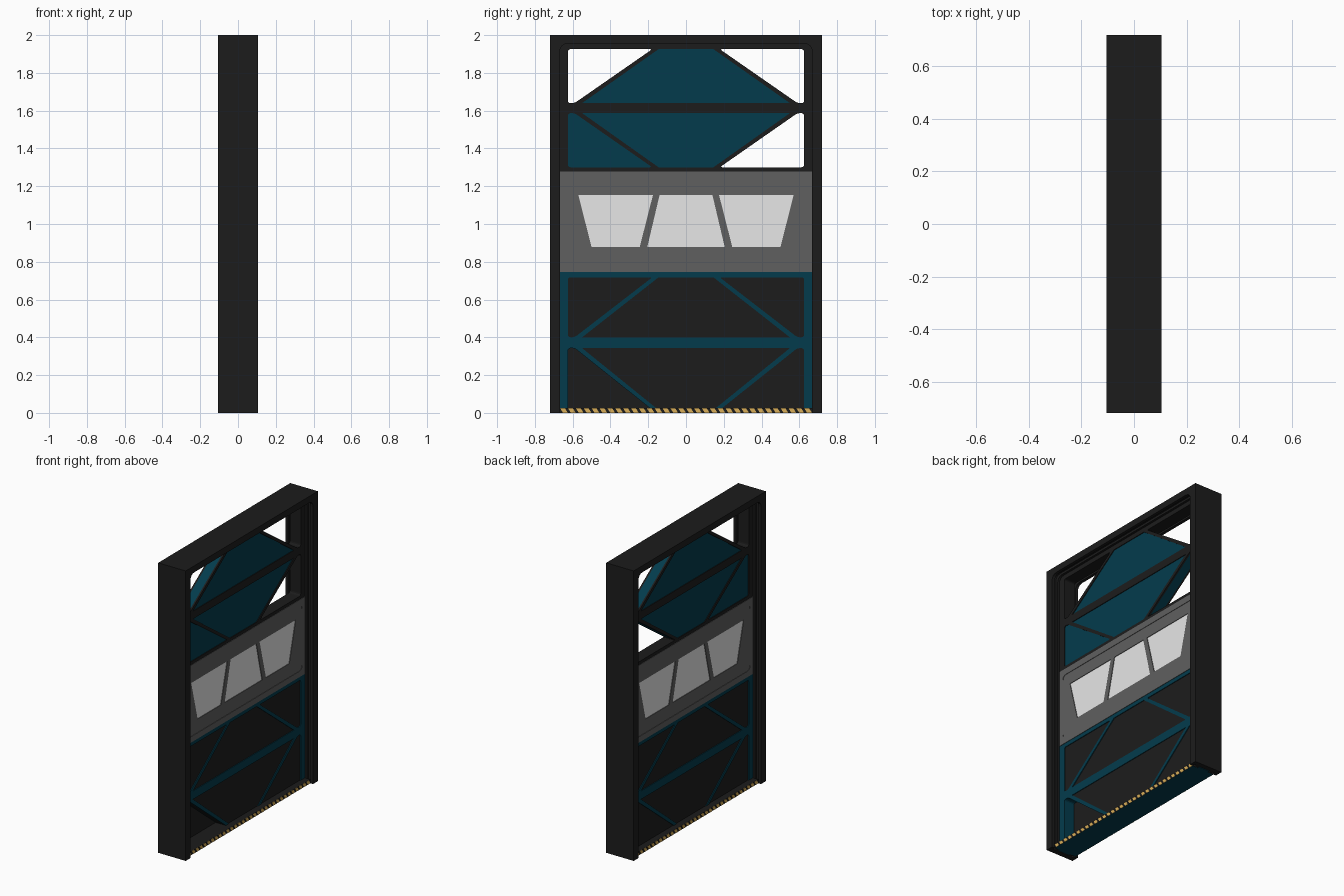
import bpy, bmesh
from mathutils import Vector, Matrix

if "Cube" in bpy.data.objects:
    bpy.data.objects.remove(bpy.data.objects["Cube"])


def material(name, rgb):
    m = bpy.data.materials.new(name)
    m.diffuse_color = (*rgb, 1)
    m.use_nodes = True
    m.node_tree.nodes["Principled BSDF"].inputs["Base Color"].default_value = m.diffuse_color
    return m


BLACK = material("charcoal", (0.0115, 0.0115, 0.0115))
TEAL = material("dark_teal", (0.001, 0.044, 0.073))
GREY = material("mid_grey", (0.115, 0.115, 0.115))
PALE = material("pale_grey", (0.80, 0.80, 0.80))
YELLOW = material("hazard_yellow", (0.70, 0.43, 0.10))

# local (u, v, w) of a flat outline becomes world (y, z, x)
TURN = Matrix(((0, 0, 1, 0), (1, 0, 0, 0), (0, 1, 0, 0), (0, 0, 0, 1)))


def rounded(pts, r, n=4):
    """Round every corner of an outline."""
    out = []
    for i, p in enumerate(pts):
        p = Vector(p)
        a, b = Vector(pts[i - 1]) - p, Vector(pts[(i + 1) % len(pts)]) - p
        s = p + a.normalized() * min(r, a.length * 0.45)
        e = p + b.normalized() * min(r, b.length * 0.45)
        for k in range(n + 1):
            t = k / n
            out.append(tuple(s * (1 - t) ** 2 + p * 2 * t * (1 - t) + e * t * t))
    return out


def rect(y, z0, z1):
    return [(-y, z0), (y, z0), (y, z1), (-y, z1)]


def plate(name, loops, x0, x1, *mats, one_sided=False):
    """Extrude outlines in the y-z plane (later loops are holes) from x0 to x1."""
    cu = bpy.data.curves.new(name + "_outline", 'CURVE')
    cu.dimensions, cu.fill_mode, cu.extrude = '2D', 'BOTH', (x1 - x0) / 2
    for lp in loops:
        sp = cu.splines.new('POLY')
        sp.points.add(len(lp) - 1)
        for q, (y, z) in zip(sp.points, lp):
            q.co = (y, z, 0, 1)
        sp.use_cyclic_u = True
    tmp = bpy.data.objects.new(name + "_outline", cu)
    bpy.context.collection.objects.link(tmp)
    dg = bpy.context.evaluated_depsgraph_get()
    me = bpy.data.meshes.new_from_object(tmp.evaluated_get(dg))
    bpy.data.objects.remove(tmp)
    bpy.data.curves.remove(cu)
    me.transform(Matrix.Translation(((x0 + x1) / 2, 0, 0)) @ TURN)
    bm = bmesh.new()
    bm.from_mesh(me)
    bmesh.ops.remove_doubles(bm, verts=bm.verts, dist=1e-5)
    bmesh.ops.recalc_face_normals(bm, faces=bm.faces)
    if one_sided:
        bmesh.ops.delete(bm, geom=[f for f in bm.faces if f.normal.x < 0.5], context='FACES')
    for f in bm.faces:
        f.smooth = False
        f.material_index = 0
    bm.to_mesh(me)
    bm.free()
    me.name = name
    me.materials.clear()
    for m in mats:
        me.materials.append(m)
    ob = bpy.data.objects.new(name, me)
    bpy.context.collection.objects.link(ob)
    return ob


# Door frame: arch layers with a stepped inner groove
def arch(name, y, top, r, x0, x1):
    inner = rounded([(y, -0.2), (y, top), (-y, top), (-y, -0.2)], r)
    inner = [(a, b) for a, b in inner if b > 0]
    loop = [(-0.72, 0), (-0.72, 2), (0.72, 2), (0.72, 0), (y, 0)] + inner + [(-y, 0)]
    plate(name, [loop], x0, x1, BLACK)


arch("frame_core", 0.685, 1.97, 0.03, -0.045, 0.045)
for s, side in ((1, "right"), (-1, "left")):
    for part, y, top, a, b in (("inner_lip", 0.668, 1.955, 0.045, 0.06),
                               ("groove", 0.685, 1.97, 0.06, 0.085),
                               ("outer_lip", 0.668, 1.955, 0.085, 0.105)):
        arch(f"frame_{part}_{side}", y, top, 0.045, min(a * s, b * s), max(a * s, b * s))


# Braced door sections: trim with cut openings, filled by slightly recessed panels
def section(name, z0, z1, rows, trim, fill, state):
    loops = [rect(0.68, z0, z1)]
    for row, (zm, ze) in rows.items():
        openings = {"centre": [(-0.55, zm), (0.55, zm), (0.145, ze), (-0.145, ze)]}
        for s, side in ((-1, "near"), (1, "far")):
            openings[side] = [(s * 0.625, ze), (s * 0.625, zm), (s * 0.59, zm), (s * 0.178, ze)]
        for key, pts in openings.items():
            lp = pts if key == "centre" else rounded(pts, 0.015, 3)
            loops.append(lp)
            kind = state(row, key)
            if kind == "full":
                plate(f"{name}_{row}_{key}_panel", [lp], -0.037, 0.037, fill)
            elif kind == "back":
                plate(f"{name}_{row}_{key}_panel", [lp], -0.038, -0.036, fill, one_sided=True)
    # trim skins on both faces, and a core whose sloping cut edges show the panel colour
    plate(name + "_trim_right", loops, 0.03, 0.042, trim)
    plate(name + "_trim_left", loops, -0.042, -0.03, trim)
    core = plate(name + "_core", loops, -0.03, 0.03, trim, fill)
    for p in core.data.polygons:
        if p.area > 0.008 and min(abs(p.normal.y), abs(p.normal.z)) > 0.4:
            p.material_index = 1


section("upper_door", 1.275, 1.965, {"top": (1.64, 1.926), "bottom": (1.587, 1.30)},
        BLACK, TEAL,
        lambda r, k: "full" if k == "centre" or (r, k) == ("bottom", "near") else None)
section("lower_door", 0.0, 0.745, {"top": (0.40, 0.718), "bottom": (0.343, 0.015)},
        TEAL, BLACK,
        lambda r, k: "back" if (r, k) == ("bottom", "near") else "full")

# Middle band with raised border and three tapered windows
border = rounded(rect(0.635, 0.785, 1.235), 0.03)
windows = [[(-0.57, 1.153), (-0.175, 1.153), (-0.245, 0.878), (-0.5, 0.878)],
           [(-0.14, 1.153), (0.14, 1.153), (0.205, 0.878), (-0.205, 0.878)],
           [(0.57, 1.153), (0.175, 1.153), (0.245, 0.878), (0.5, 0.878)]]
plate("band_border", [rect(0.68, 0.745, 1.278), border], -0.045, 0.045, GREY)
plate("band_face", [border] + windows, -0.042, 0.042, GREY)
for i, w in enumerate(windows):
    plate(f"window_{i + 1}", [w], -0.038, 0.038, PALE)

# Threshold: black sill with a teal underside
sill = plate("sill", [rect(0.668, 0, 0.026)], -0.084, 0.084, BLACK, TEAL)
for p in sill.data.polygons:
    p.material_index = 1 if p.normal.z < -0.5 else 0

# Slanted hazard stripes on both sill edges
COUNT = 32
step = 1.334 / COUNT
for s, side in ((1, "right"), (-1, "left")):
    for i in range(COUNT):
        y = -0.667 + i * step
        lp = [(s * (y + a), z) for a, z in
              ((0.016, 0.0), (0.0415, 0.0), (0.0255, 0.026), (0.0, 0.026))]
        plate(f"hazard_stripe_{side}_{i + 1}", [lp],
              0.083 if s > 0 else -0.085, 0.085 if s > 0 else -0.083, YELLOW)
